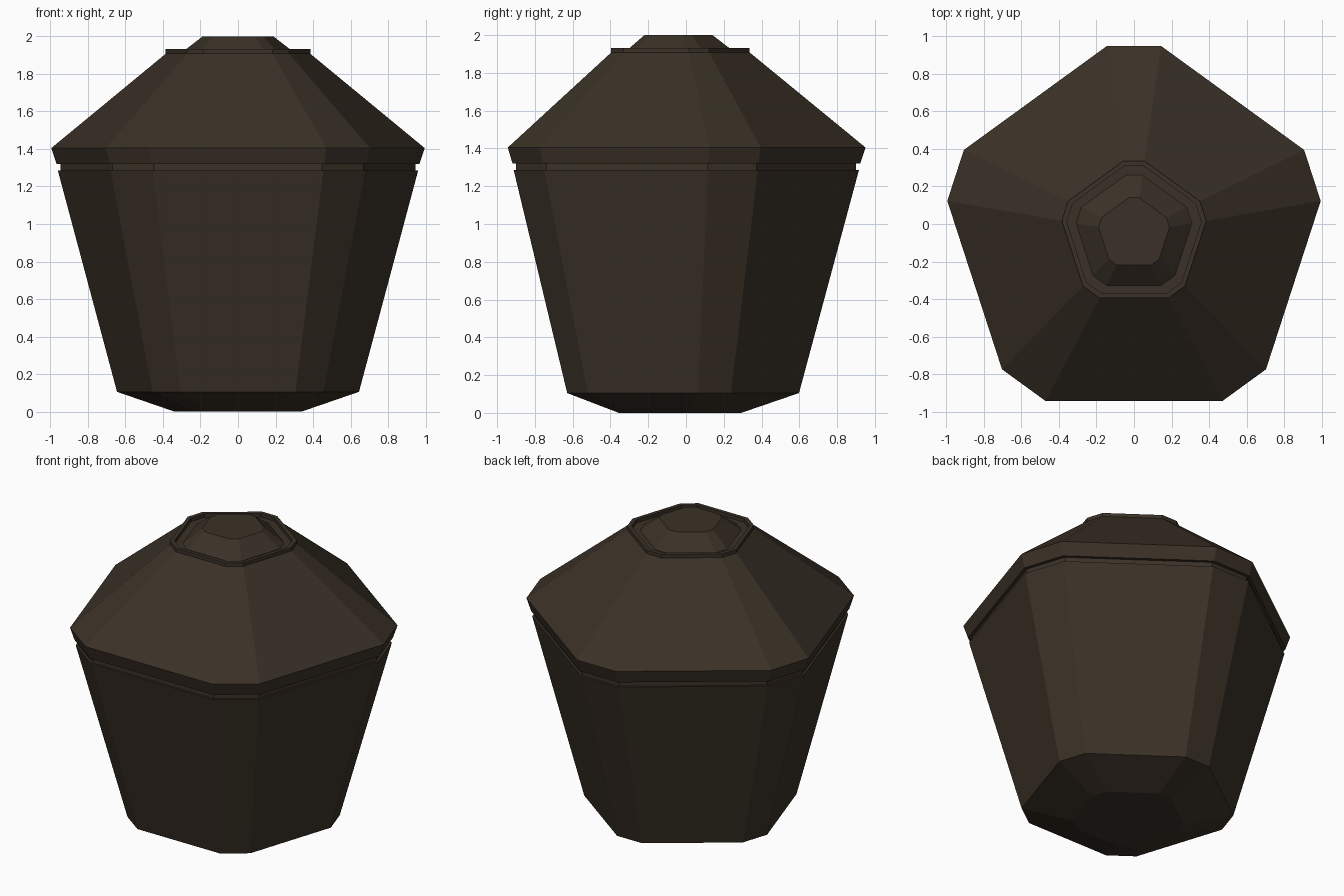
import bpy
import bmesh
import math

if "Cube" in bpy.data.objects:
    bpy.data.objects.remove(bpy.data.objects["Cube"])

CENTRE_Y = -0.05      # pentagon centre, so the bounding box is centred
RADIUS = 1.0106       # corner radius at the widest rim
CHAMFER = 8.14        # half angle of each cut corner, degrees

brown = bpy.data.materials.new("dark brown")
brown.diffuse_color = (0.043, 0.031, 0.020, 1)
brown.use_nodes = True
brown.node_tree.nodes["Principled BSDF"].inputs["Base Color"].default_value = brown.diffuse_color

ANGLES = [math.radians(90 + 72 * k + s * CHAMFER)
          for k in range(5) for s in (-1, 1)]


def loft(name, profile, cap_bottom=False, cap_top=False):
    """Stack chamfered pentagons; profile is a list of (scale, height)."""
    bm = bmesh.new()
    rings = [[bm.verts.new((RADIUS * s * math.cos(a),
                            CENTRE_Y + RADIUS * s * math.sin(a), z))
              for a in ANGLES] for s, z in profile]
    n = len(ANGLES)
    for lo, hi in zip(rings, rings[1:]):
        for i in range(n):
            j = (i + 1) % n
            bm.faces.new((lo[i], lo[j], hi[j], hi[i]))
    if cap_bottom:
        bm.faces.new(rings[0][::-1])
    if cap_top:
        bm.faces.new(rings[-1])
    mesh = bpy.data.meshes.new(name)
    bm.to_mesh(mesh)
    bm.free()
    mesh.materials.append(brown)
    obj = bpy.data.objects.new(name, mesh)
    bpy.context.collection.objects.link(obj)
    return obj


# Tapered pot with bevelled foot
loft("pot_body", [(0.342, 0.0), (0.648, 0.105), (0.965, 1.285), (0.95, 1.285)],
     cap_bottom=True)

# Recessed band between pot and lid
loft("groove_band", [(0.95, 1.285), (0.95, 1.32)])

# Lid with flared edge and sloping roof
loft("lid", [(0.95, 1.32), (0.972, 1.32), (1.0, 1.405), (0.387, 1.908)])

# Raised collar around the top, with a shallow recess inside
loft("collar", [(0.387, 1.905), (0.387, 1.932), (0.36, 1.932),
                (0.36, 1.908), (0.31, 1.908)])

# Small truncated knob in the recess
loft("knob", [(0.31, 1.908), (0.19, 2.0)], cap_top=True)
